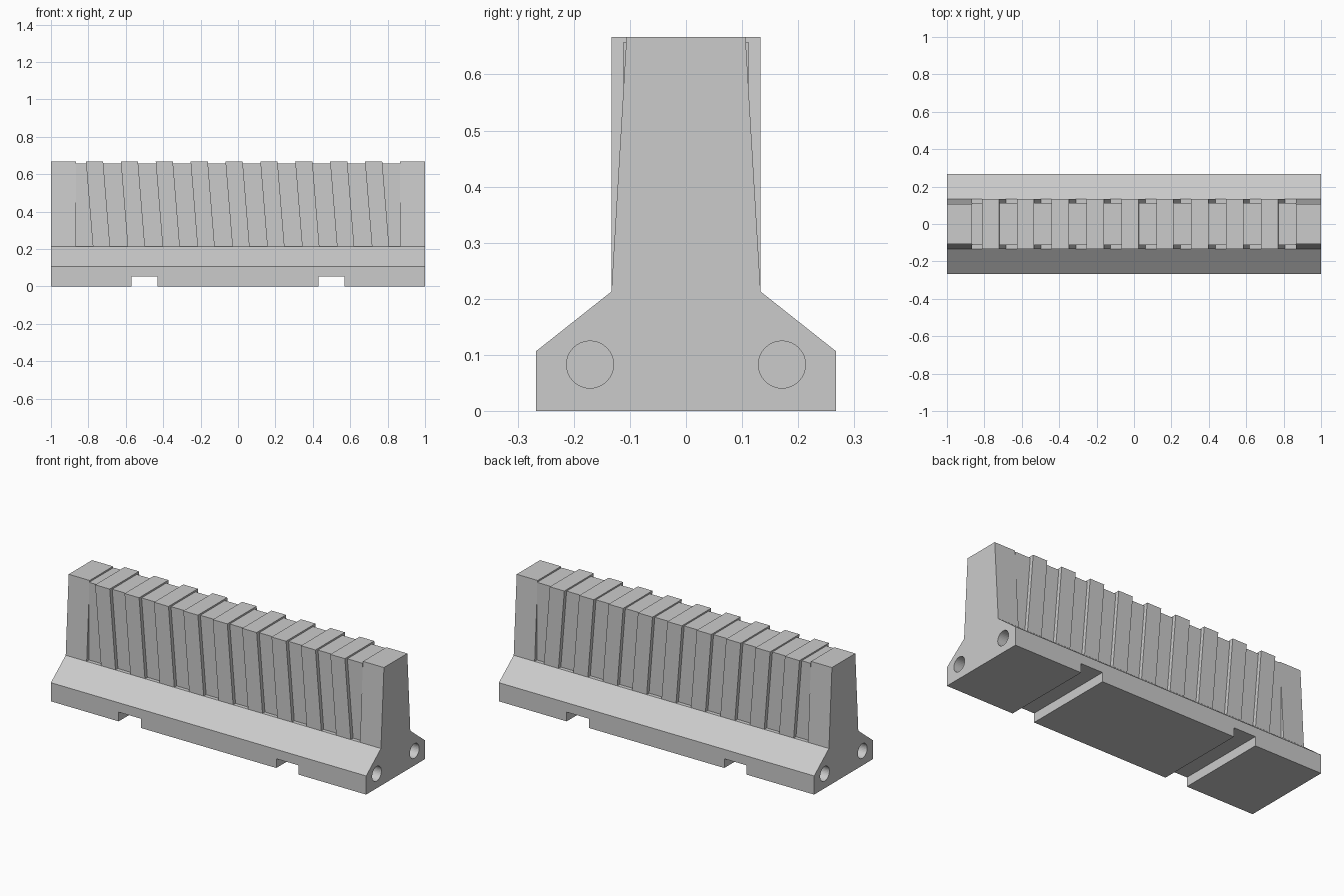
import bpy
import bmesh
import math

cube = bpy.data.objects.get("Cube")
if cube:
    bpy.data.objects.remove(cube, do_unlink=True)

concrete = bpy.data.materials.new("concrete_grey")
concrete.use_nodes = True
GREY = (0.6, 0.6, 0.6, 1)
concrete.diffuse_color = GREY
concrete.node_tree.nodes["Principled BSDF"].inputs["Base Color"].default_value = GREY


def prism(name, profile, axis, start, end):
    """Extrude a closed profile along x (profile in y, z) or y (profile in x, z)."""
    bm = bmesh.new()
    rings = []
    for d in (start, end):
        rings.append([bm.verts.new((d, a, z) if axis == "x" else (a, d, z))
                      for a, z in profile])
    bm.faces.new(rings[0])
    bm.faces.new(rings[1])
    n = len(profile)
    for i in range(n):
        j = (i + 1) % n
        bm.faces.new((rings[0][i], rings[0][j], rings[1][j], rings[1][i]))
    bmesh.ops.recalc_face_normals(bm, faces=bm.faces)
    mesh = bpy.data.meshes.new(name)
    bm.to_mesh(mesh)
    bm.free()
    mesh.materials.append(concrete)
    obj = bpy.data.objects.new(name, mesh)
    bpy.context.collection.objects.link(obj)
    return obj


def mirrored(half):
    return half + [(-a, z) for a, z in reversed(half)]


def box(half_width, low, high):
    return mirrored([(half_width, low), (half_width, high)])


def cut(target, cutter):
    mod = target.modifiers.new("cut", "BOOLEAN")
    mod.operation = "DIFFERENCE"
    mod.solver = "EXACT"
    mod.object = cutter
    cutter.hide_render = True
    cutter.hide_set(True)


FOOT_Y, WALL_Y, TOP_Y, PANEL_Y = 0.267, 0.133, 0.106, 0.111
FOOT_Z, LEDGE_Z, PANEL_Z, TOP_Z = 0.107, 0.213, 0.658, 0.667
END_X = 0.867

# Splayed foot along the whole length
foot = prism("foot", mirrored([(FOOT_Y, 0), (FOOT_Y, FOOT_Z), (WALL_Y, LEDGE_Z)]),
             "x", -1, 1)

# Lifting slots under the foot and blind round sockets in its ends
for side in (-1, 1):
    slot = [(side * 0.5 + a, z) for a, z in box(0.07, -0.05, 0.053)]
    cut(foot, prism("slot_cutter", slot, "y", -0.4, 0.4))
    for y in (-0.171, 0.171):
        circle = [(y + 0.042 * math.cos(math.tau * k / 32),
                   0.083 + 0.042 * math.sin(math.tau * k / 32)) for k in range(32)]
        cut(foot, prism("socket_cutter", circle, "x", side * 0.88, side * 1.05))

# Tapered end posts
for name, side in (("left_post", 1), ("right_post", -1)):
    prism(name, mirrored([(WALL_Y, LEDGE_Z), (TOP_Y, TOP_Z)]),
          "x", side * END_X, side)

# Recessed wall between the posts
prism("wall_panel", box(PANEL_Y, LEDGE_Z, PANEL_Z), "x", -END_X, END_X)

# Leaning ribs
RIBS, PITCH, WIDTH, LEAN = 9, 0.1865, 0.092, 0.037
for i in range(RIBS):
    x = -0.813 + i * PITCH
    outline = [(x, TOP_Z), (x + WIDTH, TOP_Z),
               (x + WIDTH + LEAN, LEDGE_Z), (x + LEAN, LEDGE_Z)]
    prism("rib_%d" % (i + 1), outline, "y", -WALL_Y, WALL_Y)
